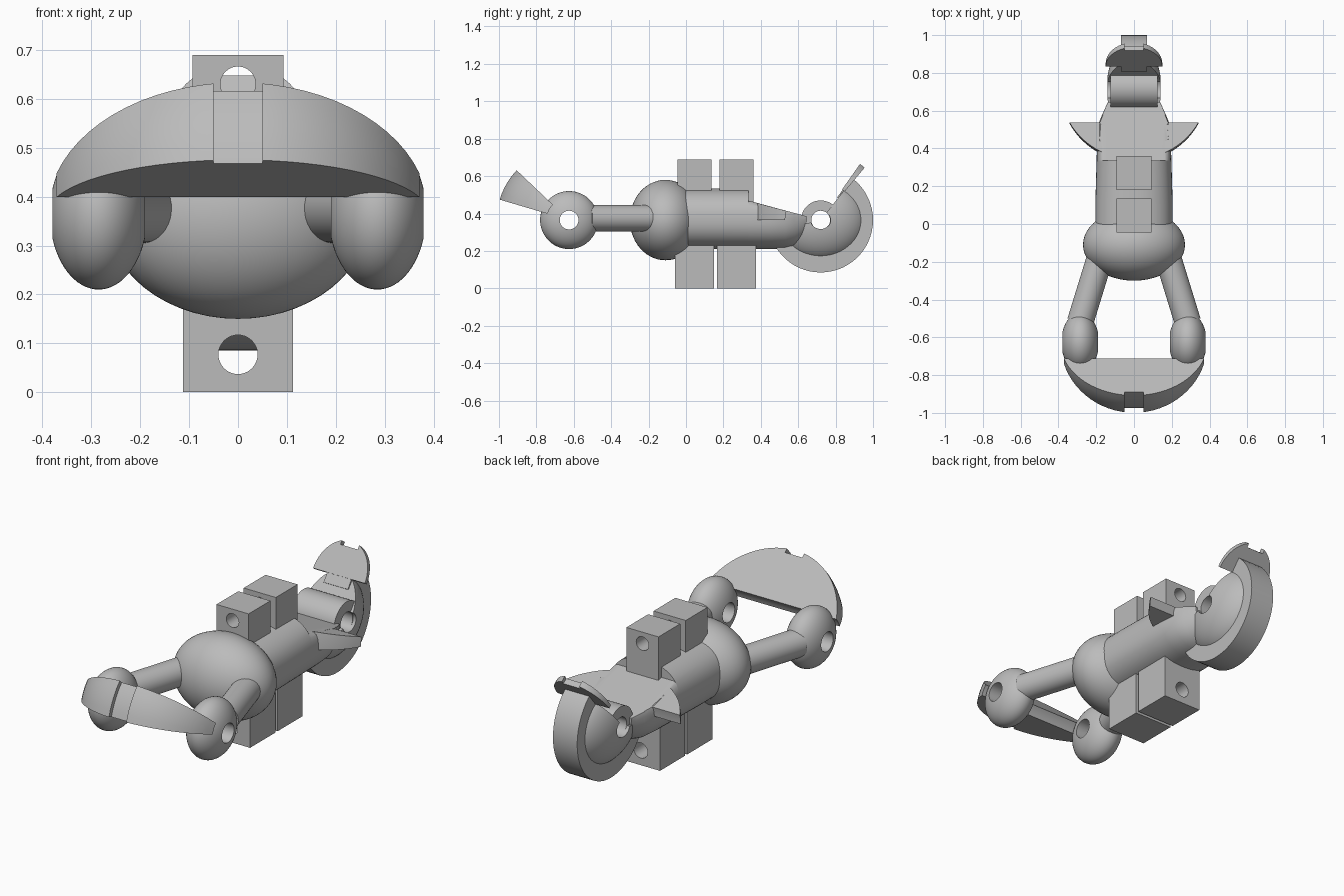
import bpy, bmesh, math
from mathutils import Vector, Matrix

if "Cube" in bpy.data.objects:
    bpy.data.objects.remove(bpy.data.objects["Cube"])

grey = bpy.data.materials.new("plain grey")
grey.diffuse_color = (0.5, 0.5, 0.5, 1)
grey.use_nodes = True
grey.node_tree.nodes["Principled BSDF"].inputs["Base Color"].default_value = grey.diffuse_color


def finish(name, bm, angle=30):
    bmesh.ops.remove_doubles(bm, verts=bm.verts, dist=1e-5)
    bmesh.ops.recalc_face_normals(bm, faces=bm.faces)
    me = bpy.data.meshes.new(name)
    bm.to_mesh(me)
    bm.free()
    me.materials.append(grey)
    me.shade_smooth()
    me.set_sharp_from_angle(angle=math.radians(angle))
    ob = bpy.data.objects.new(name, me)
    bpy.context.collection.objects.link(ob)
    return ob


def loft(bm, rings, closed=False):
    """Skin equal-length closed rings; cap the ends unless closed."""
    vs = [[bm.verts.new(p) for p in ring] for ring in rings]
    n = len(vs[0])
    pairs = list(zip(vs, vs[1:])) + ([(vs[-1], vs[0])] if closed else [])
    for a, b in pairs:
        for i in range(n):
            j = (i + 1) % n
            bm.faces.new((a[i], a[j], b[j], b[i]))
    if not closed:
        bm.faces.new(vs[0])
        bm.faces.new(vs[-1])


def sector(name, centre, prof, a0, a1, sy=1, sz=1):
    """Revolve an (x, radius) profile about the x axis between two angles."""
    full = a1 - a0 >= 360
    n = max(2, round((a1 - a0) / 6))
    rings = []
    for k in range(n if full else n + 1):
        t = math.radians(a0 + (a1 - a0) * k / n)
        rings.append([(centre[0] + x, centre[1] + r * math.cos(t) * sy,
                       centre[2] + r * math.sin(t) * sz) for x, r in prof])
    bm = bmesh.new()
    loft(bm, rings, full)
    return finish(name, bm)


def oval(a, b, rin=0.0, base=0.0, notch=None, n=28):
    """Half-oval profile with optional square notch (half width, radius)."""
    t0 = math.asin(rin / b)
    pts = []
    for i in range(n + 1):
        t = t0 + (math.pi - 2 * t0) * i / n
        pts.append((a * math.cos(t), base + b * math.sin(t)))
    if notch:
        w, r = notch
        top = base + b * math.sqrt(1 - (w / a) ** 2)
        pts = ([p for p in pts if p[0] > w + .002] + [(w, top), (w, r), (-w, r), (-w, top)]
               + [p for p in pts if p[0] < -w - .002])
    return pts


def rect(w, r0, r1):
    return [(w, r0), (w, r1), (-w, r1), (-w, r0)]


front = (0, -0.625, 0.365)
rear = (0, 0.72, 0.365)

# front blade, a wedge of a ball with a centre notch
sector("front_blade", front, oval(.39, .39, .12, notch=(.05, .365)), 136.5, 163.6)

# front hubs and arms
for side, s in (("left", -1), ("right", 1)):
    sector(side + "_front_hub", (s * .285, front[1], front[2]), oval(.1, .155, .05), 0, 360)
    a, b = Vector((s * .285, -.52, .375)), Vector((s * .165, -.13, .375))
    bm = bmesh.new()
    bmesh.ops.create_cone(bm, cap_ends=True, segments=40, radius1=.07, radius2=.07, depth=(b - a).length,
                          matrix=Matrix.Translation((a + b) / 2) @ (b - a).to_track_quat('Z', 'Y').to_matrix().to_4x4())
    finish(side + "_arm", bm)

# ball at the front of the body
bm = bmesh.new()
bmesh.ops.create_uvsphere(bm, u_segments=48, v_segments=28, radius=1,
                          matrix=Matrix.Translation((0, -.11, .365)) @ Matrix.Diagonal((.27, .19, .215, 1)))
finish("body_ball", bm)

# body tube, with its rear top cut on a slope
rings = []
for y, w, lo in ((-.08, .205, .21), (.1, .205, .21), (.335, .198, .21), (.3355, .198, .21), (.45, .195, .21),
                 (.53, .188, .212), (.58, .168, .222), (.62, .15, .24), (.645, .138, .265)):
    mid, h = (.535 + lo) / 2, (.535 - lo) / 2
    ring = []
    for i in range(48):
        t = math.tau * i / 48
        c, s = math.cos(t), math.sin(t)
        e = .85
        x = w * math.copysign(abs(c) ** e, c)
        z = mid + h * math.copysign(abs(s) ** e, s)
        if y > .3352:
            z = min(z, .365 + (.72 - y) * .27)
        ring.append((x, y, z))
    rings.append(ring)
bm = bmesh.new()
loft(bm, rings)
finish("body_tube", bm)

# wing plate, another wedge about the rear axle
sector("wing_plate", rear, oval(.39, .39, .19), 165, 180)

# rear hub, axle tube, tyre band and notched tail plate
sector("rear_ball", rear, oval(.145, .23, .05), -165, 55, 1.07, .95)
sector("rear_axle_tube", rear, rect(.125, .05, .105), 0, 360)
sector("rear_band", rear, rect(.07, .15, .28), -150, 54)
sector("tail_plate", rear, oval(.15, .176, base=.2, notch=(.05, .345)), 50, 55)


# lug blocks above and below, each with a hole along y
def lug(name, w, y0, y1, z0, z1, hz, hr):
    bm = bmesh.new()
    n = 40
    yc, zc = (y0 + y1) / 2, hz
    # the outer ring is the rectangle sampled along rays from the hole
    inner, outer = [], []
    angles = [math.tau * i / n for i in range(n)]
    angles += [math.atan2(z - zc, x) % math.tau for x in (-w, w) for z in (z0, z1)]
    for t in sorted(angles):
        c, s = math.cos(t), math.sin(t)
        k = min(w / max(abs(c), 1e-6), ((z1 - zc) if s > 0 else (zc - z0)) / max(abs(s), 1e-6))
        inner.append((c * hr, s * hr + zc))
        outer.append((c * k, s * k + zc))
    rings = [[(x, y, z) for x, z in loop]
             for loop, y in ((inner, y0), (outer, y0), (outer, y1), (inner, y1))]
    loft(bm, rings, True)
    finish(name, bm)


lug("top_lug_front", .093, -.045, .135, .42, .69, .63, .036)
lug("top_lug_rear", .093, .18, .36, .42, .69, .63, .036)
lug("bottom_lug_front", .112, -.06, .15, 0, .3, .077, .04)
lug("bottom_lug_rear", .112, .167, .375, 0, .3, .077, .04)
